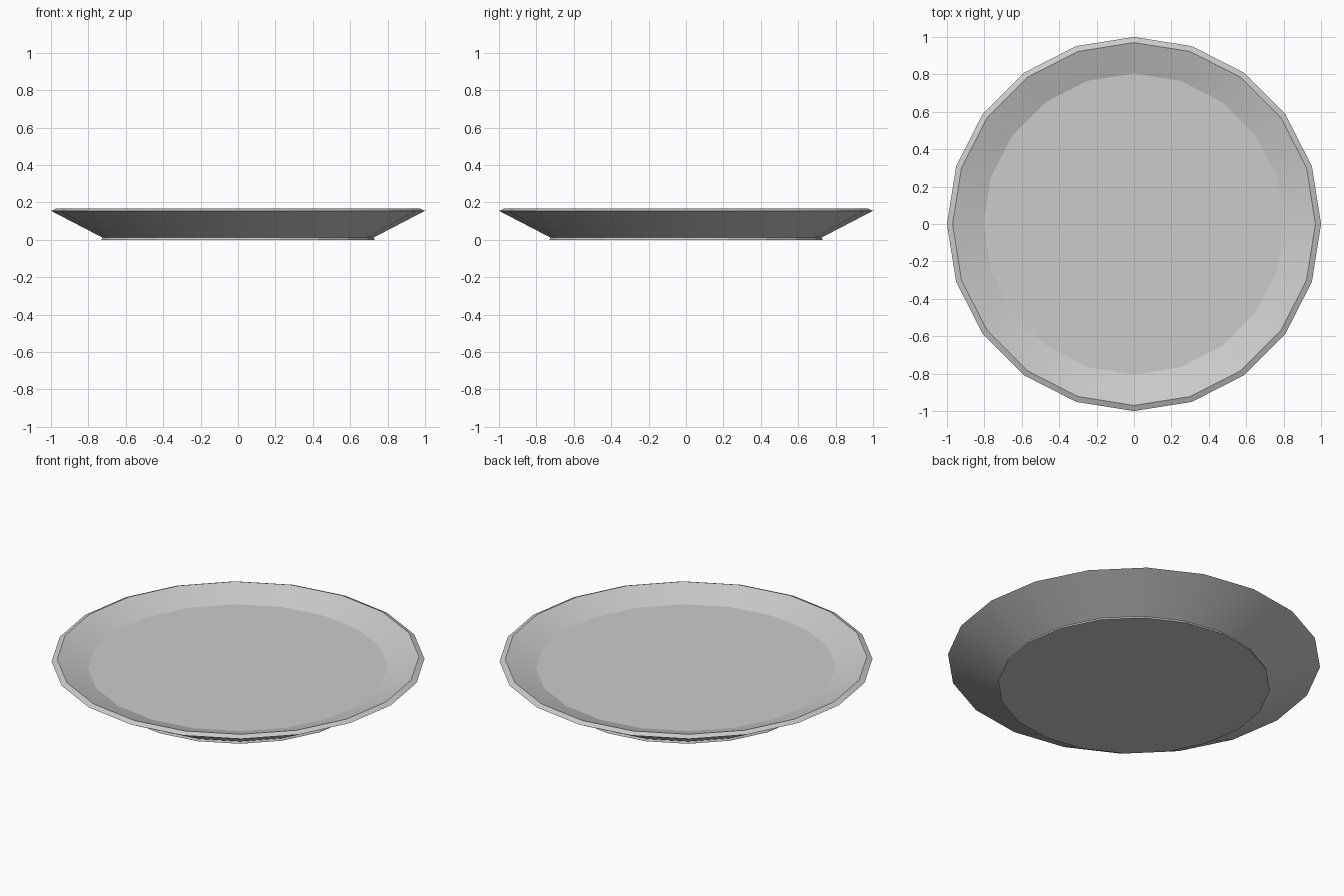
import bpy, bmesh
from math import cos, sin, pi, radians

if "Cube" in bpy.data.objects:
    bpy.data.objects.remove(bpy.data.objects["Cube"])

SIDES = 20
# Half profile (radius, height): foot, flared underside, rim, dish floor
PROFILE = [(0.73, 0.0), (0.725, 0.012), (1.0, 0.155), (0.97, 0.168), (0.805, 0.11)]

bm = bmesh.new()
rings = [[bm.verts.new((r * cos(2 * pi * i / SIDES), r * sin(2 * pi * i / SIDES), z))
          for i in range(SIDES)] for r, z in PROFILE]

# Walls between neighbouring rings
for a, b in zip(rings, rings[1:]):
    for i in range(SIDES):
        j = (i + 1) % SIDES
        bm.faces.new((a[i], a[j], b[j], b[i]))

# Underside and dish floor
bm.faces.new(rings[0][::-1])
bm.faces.new(rings[-1])
bmesh.ops.recalc_face_normals(bm, faces=bm.faces)

mesh = bpy.data.meshes.new("plate")
bm.to_mesh(mesh)
bm.free()
plate = bpy.data.objects.new("plate", mesh)
bpy.context.collection.objects.link(plate)

# Smooth around the plate, crisp at the floor, foot and rim
bpy.context.view_layer.objects.active = plate
plate.select_set(True)
bpy.ops.object.shade_smooth_by_angle(angle=radians(15))
